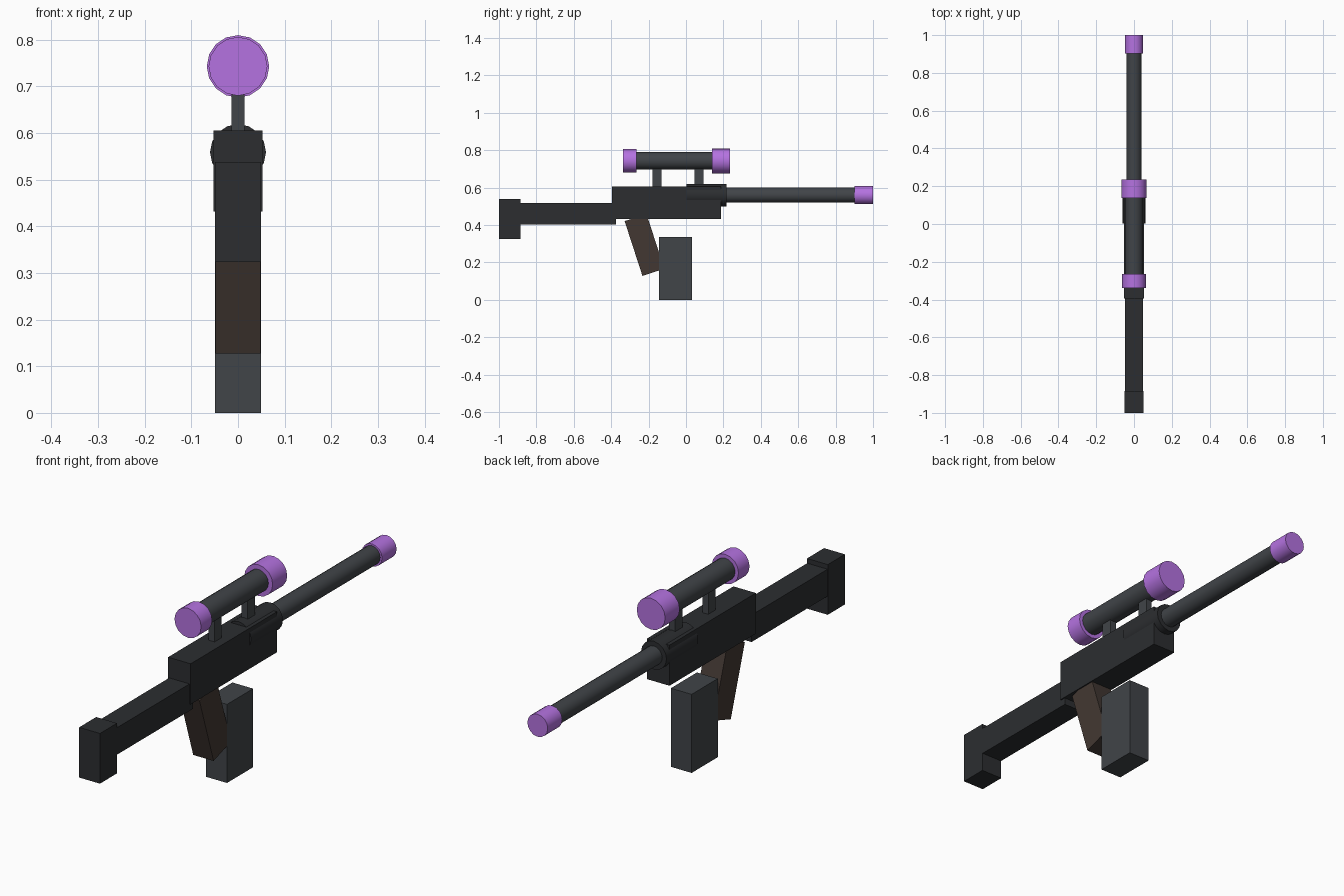
import bpy
from math import radians

if "Cube" in bpy.data.objects:
    bpy.data.objects.remove(bpy.data.objects["Cube"])


def material(name, rgb):
    m = bpy.data.materials.new(name)
    m.diffuse_color = (*rgb, 1)
    m.use_nodes = True
    m.node_tree.nodes["Principled BSDF"].inputs["Base Color"].default_value = m.diffuse_color
    return m


BLACK = material("black_metal", (0.025, 0.027, 0.03))
STEEL = material("gunmetal", (0.052, 0.058, 0.065))
BROWN = material("grip_brown", (0.055, 0.039, 0.032))
PURPLE = material("purple", (0.46, 0.17, 0.75))


def box(name, half_x, y, z, mat):
    """Box centred on x = 0 spanning the y and z ranges."""
    bpy.ops.mesh.primitive_cube_add(size=1, location=(0, sum(y) / 2, sum(z) / 2))
    ob = bpy.context.object
    ob.name = name
    ob.scale = (2 * half_x, y[1] - y[0], z[1] - z[0])
    bpy.ops.object.transform_apply(location=False, rotation=False, scale=True)
    ob.data.materials.append(mat)
    return ob


def tube(name, radius, y, z, mat):
    """16-sided cylinder lying along y at height z."""
    bpy.ops.mesh.primitive_cylinder_add(
        vertices=16, radius=radius, depth=y[1] - y[0],
        location=(0, sum(y) / 2, z), rotation=(radians(90), 0, 0))
    ob = bpy.context.object
    ob.name = name
    ob.data.materials.append(mat)
    bpy.ops.object.shade_smooth_by_angle(angle=radians(35))
    return ob


# Body and stock
box("receiver", 0.053, (-0.395, 0.187), (0.432, 0.605), BLACK)
box("stock", 0.048, (-0.90, -0.373), (0.403, 0.518), BLACK)
box("butt_plate", 0.049, (-1.0, -0.885), (0.324, 0.538), BLACK)

# Barrel
BARREL_Z = 0.559
tube("barrel", 0.040, (0.1, 0.95), BARREL_Z, STEEL)
tube("barrel_collar", 0.060, (0.003, 0.217), BARREL_Z, BLACK)
tube("muzzle", 0.048, (0.902, 1.0), BARREL_Z, PURPLE)

# Slanted grip and magazine
grip = box("grip", 0.048, (-0.285, -0.162), (0.14, 0.448), BROWN)
grip.location = (0, -0.222, 0.293)
grip.rotation_euler.x = radians(18)
box("magazine", 0.049, (-0.144, 0.032), (0.0, 0.335), STEEL)

# Scope on two mounts
SCOPE_Z = 0.743
tube("scope_tube", 0.047, (-0.30, 0.18), SCOPE_Z, STEEL)
tube("scope_eyepiece", 0.063, (-0.338, -0.264), SCOPE_Z, PURPLE)
tube("scope_objective", 0.067, (0.138, 0.236), SCOPE_Z, PURPLE)
for name, y in (("rear", -0.154), ("front", 0.069)):
    box(f"scope_mount_{name}", 0.014, (y - 0.024, y + 0.024), (0.59, 0.715), STEEL)
